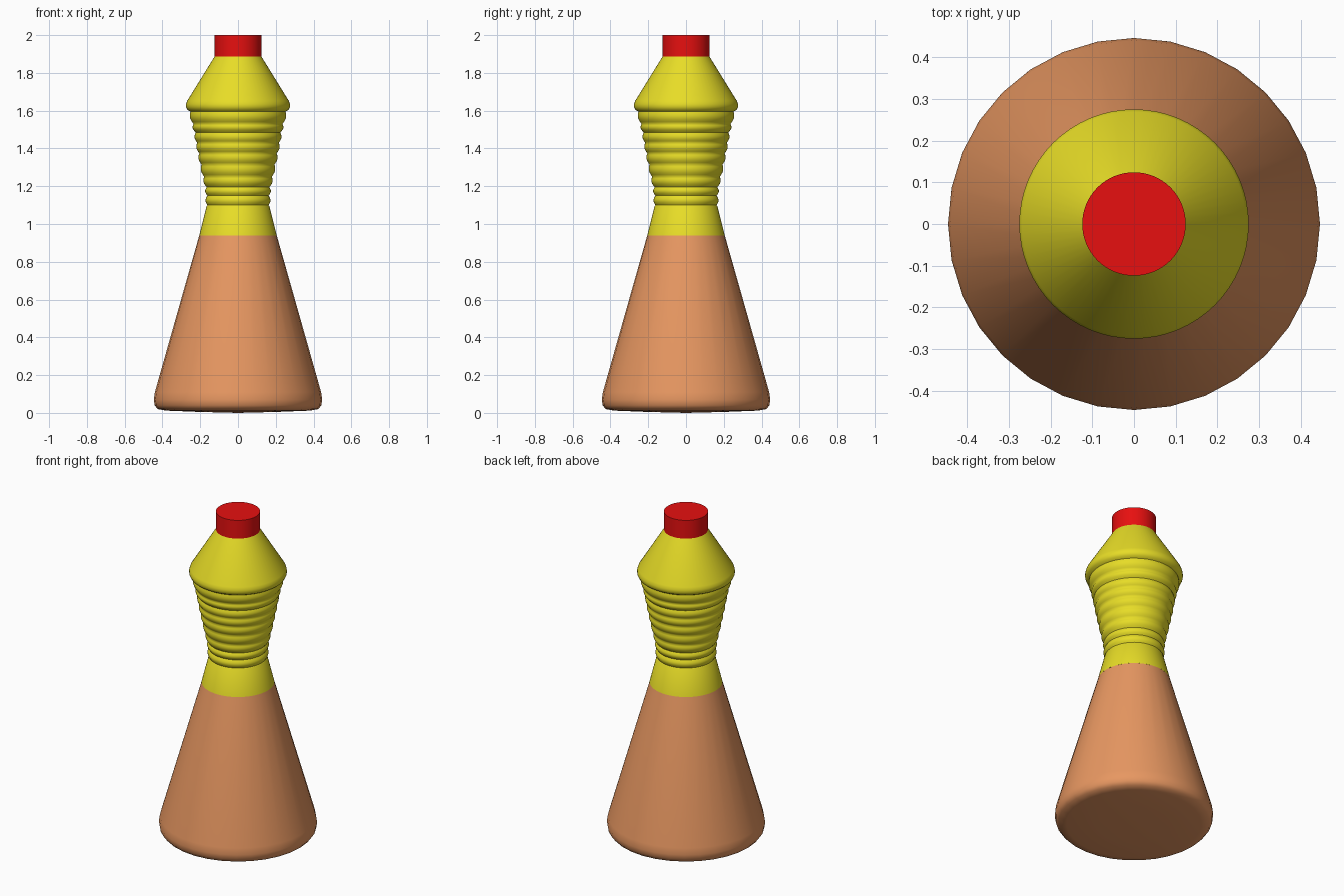
import bpy, bmesh, math

cube = bpy.data.objects.get("Cube")
if cube:
    bpy.data.objects.remove(cube, do_unlink=True)


def material(name, color):
    mat = bpy.data.materials.new(name)
    mat.use_nodes = True
    mat.diffuse_color = color
    mat.node_tree.nodes["Principled BSDF"].inputs["Base Color"].default_value = color
    return mat


def lathe(name, profile, sides, mat, angle):
    """Revolve (radius, z) points about the z axis; zero radius makes a pole."""
    bm = bmesh.new()
    rings = []
    for r, z in profile:
        count = sides if r > 0 else 1
        rings.append([bm.verts.new((r * math.cos(math.tau * i / sides),
                                    r * math.sin(math.tau * i / sides), z))
                      for i in range(count)])
    for low, high in zip(rings, rings[1:]):
        for i in range(sides):
            j = (i + 1) % sides
            corners = [low[i % len(low)], low[j % len(low)],
                       high[j % len(high)], high[i % len(high)]]
            bm.faces.new(list(dict.fromkeys(corners)))
    bmesh.ops.recalc_face_normals(bm, faces=bm.faces)
    mesh = bpy.data.meshes.new(name)
    bm.to_mesh(mesh)
    bm.free()
    mesh.materials.append(mat)
    obj = bpy.data.objects.new(name, mesh)
    bpy.context.collection.objects.link(obj)
    bpy.ops.object.select_all(action='DESELECT')
    obj.select_set(True)
    bpy.context.view_layer.objects.active = obj
    bpy.ops.object.shade_smooth_by_angle(angle=math.radians(angle))
    return obj


tan = material("tan", (0.8, 0.31, 0.12, 1))
yellow = material("yellow", (0.8, 0.72, 0.02, 1))
red = material("red", (0.8, 0.005, 0.005, 1))

# Flared lower body with a rounded foot and shallow convex base
lathe("lower_body", [(0, 0), (0.2, 0.005), (0.38, 0.012), (0.425, 0.02),
                     (0.441, 0.04), (0.446, 0.07), (0.44, 0.11),
                     (0.205, 0.94)], 32, tan, 60)

# Ribbed neck: each rib bulges out between two grooves (groove radius, z)
grooves = [(0.162, 1.10), (0.162, 1.15), (0.166, 1.195), (0.179, 1.25),
           (0.193, 1.315), (0.205, 1.375), (0.216, 1.43), (0.224, 1.485),
           (0.236, 1.53), (0.252, 1.595)]
neck = [(0.205, 0.94), (0.166, 1.095)]
steps = 6
for (r0, z0), (r1, z1) in zip(grooves, grooves[1:]):
    for k in range(steps):
        t = k / steps
        bulge = 0.010 * math.sin(math.pi * t)
        neck.append((r0 + (r1 - r0) * t + bulge, z0 + (z1 - z0) * t))

# Shoulder: rounded rim, then a straight cone up to the cap
neck += [(0.252, 1.595), (0.268, 1.605), (0.275, 1.62), (0.275, 1.635),
         (0.269, 1.652), (0.122, 1.89)]
lathe("ribbed_neck", neck, 64, yellow, 60)

# Flat-topped cap
lathe("cap", [(0, 1.885), (0.124, 1.885), (0.124, 2.0), (0, 2.0)], 64, red, 40)
